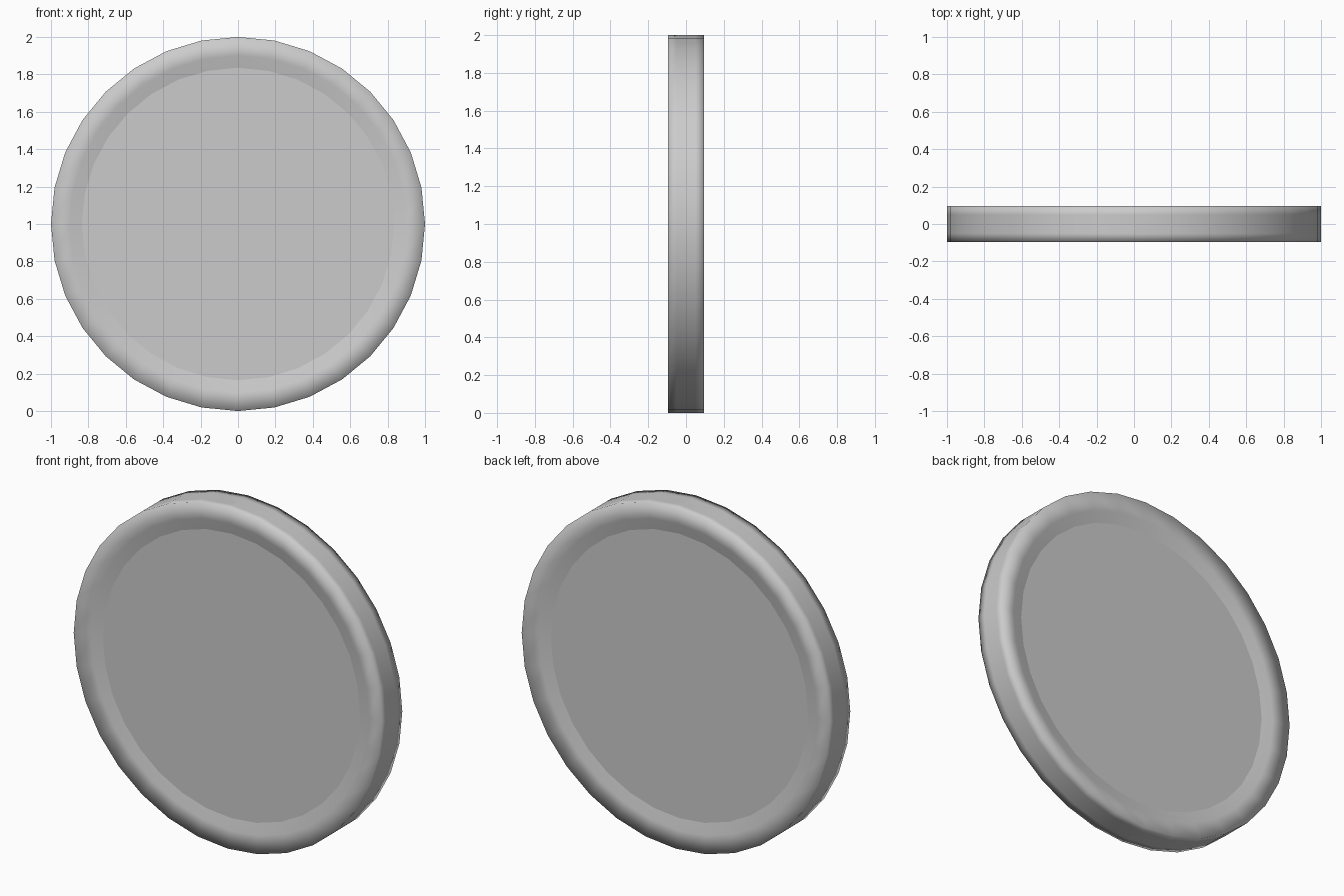
import bpy, bmesh, math

if "Cube" in bpy.data.objects:
    bpy.data.objects.remove(bpy.data.objects["Cube"])

SIDES = 32
# (radius, y) profile from the front recess, over the rim, to the back recess
PROFILE = [(0.835, -0.061), (0.90, -0.076), (1.0, -0.096), (1.0, -0.05), (1.0, 0.0),
           (1.0, 0.05), (1.0, 0.096), (0.90, 0.076), (0.835, 0.061)]

bm = bmesh.new()

# rim: revolve the profile around the y axis
rings = []
for r, y in PROFILE:
    rings.append([bm.verts.new((r * math.cos(2 * math.pi * i / SIDES), y,
                                1 + r * math.sin(2 * math.pi * i / SIDES)))
                  for i in range(SIDES)])
for a, b in zip(rings, rings[1:]):
    for i in range(SIDES):
        j = (i + 1) % SIDES
        bm.faces.new((a[i], a[j], b[j], b[i]))

# recessed front and back discs
bm.faces.new(rings[0])
bm.faces.new(rings[-1])
bmesh.ops.recalc_face_normals(bm, faces=bm.faces)
for f in bm.faces:
    f.smooth = True

# creases: edge of each disc, and the stepped seam around the wall
for e in bm.edges:
    a, b = (v.co for v in e.verts)
    mid = (a + b) / 2
    level = abs(a.y - b.y) < 1e-4
    radius = math.hypot(mid.x, mid.z - 1)
    around = level and abs(math.hypot(a.x, a.z - 1) - math.hypot(b.x, b.z - 1)) < 1e-4
    if around and radius < 0.85:
        e.smooth = False
    elif around and radius > 0.95:
        seam = 0.0 if mid.x < 0 else -0.05
        if abs(mid.y - seam) < 1e-3:
            e.smooth = False
    elif abs(mid.x) < 1e-4 and radius > 0.99 and abs(mid.y + 0.025) < 1e-3:
        e.smooth = False

mesh = bpy.data.meshes.new("rimmed_disc")
bm.to_mesh(mesh)
bm.free()
disc = bpy.data.objects.new("rimmed_disc", mesh)
bpy.context.collection.objects.link(disc)
